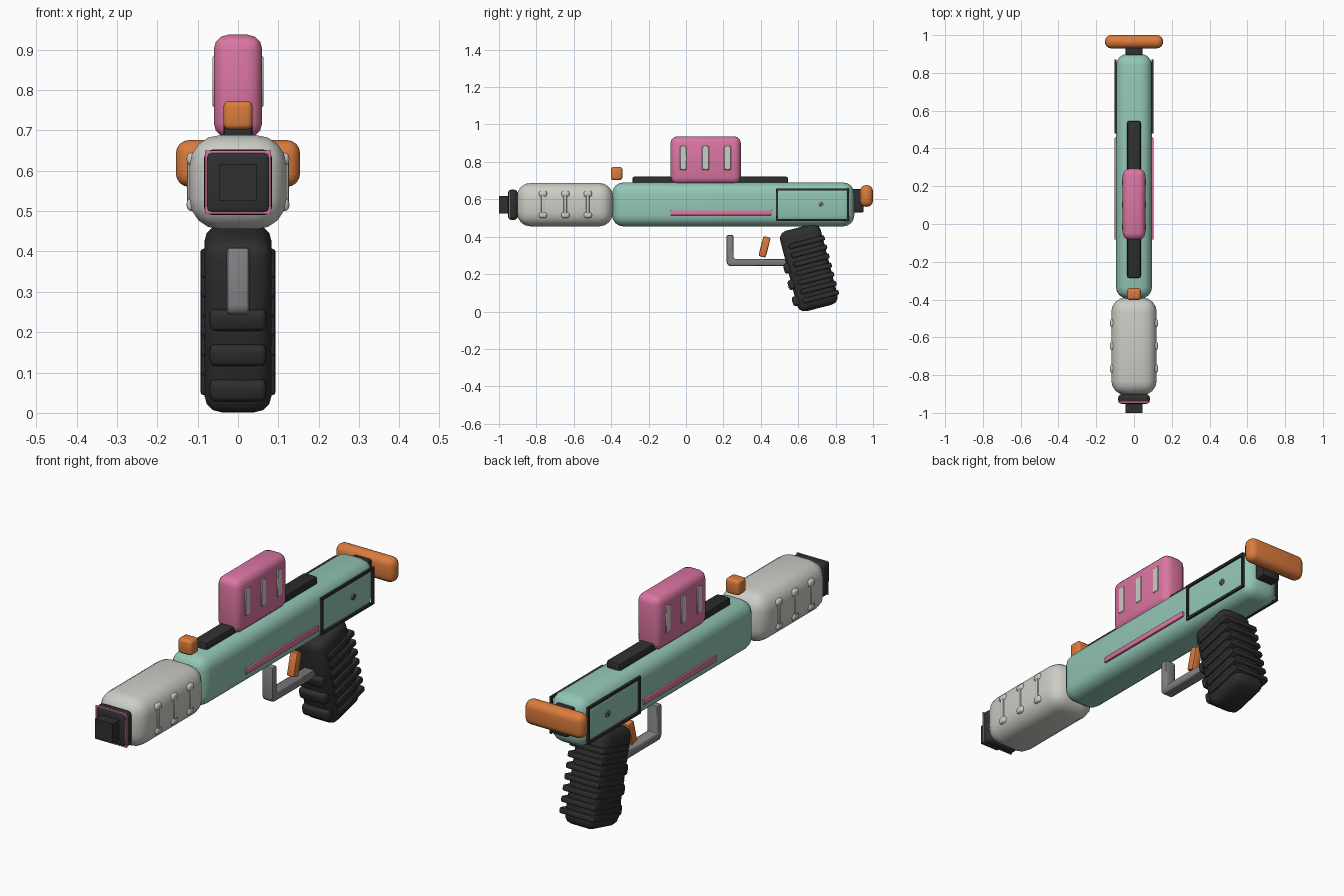
import bpy, bmesh, math
from mathutils import Matrix, Vector

default = bpy.data.objects.get("Cube")
if default:
    bpy.data.objects.remove(default, do_unlink=True)


def material(name, rgb):
    m = bpy.data.materials.new(name)
    m.use_nodes = True
    m.diffuse_color = (*rgb, 1)
    m.node_tree.nodes["Principled BSDF"].inputs["Base Color"].default_value = (*rgb, 1)
    return m


TEAL = material("teal", (0.29, 0.57, 0.46))
PINK = material("pink", (0.71, 0.18, 0.36))
PALE = material("pale grey", (0.61, 0.61, 0.57))
ORANGE = material("orange", (0.70, 0.20, 0.045))
DARK = material("charcoal", (0.028, 0.028, 0.028))
STEEL = material("steel grey", (0.22, 0.22, 0.23))


def finish(bm, name, mat, bevel=0, segments=3):
    bmesh.ops.recalc_face_normals(bm, faces=bm.faces)
    if bevel:
        bmesh.ops.bevel(bm, geom=bm.edges[:], offset=bevel, segments=segments,
                        profile=0.5, affect='EDGES', clamp_overlap=True)
    mesh = bpy.data.meshes.new(name)
    bm.to_mesh(mesh)
    bm.free()
    mesh.materials.append(mat)
    ob = bpy.data.objects.new(name, mesh)
    bpy.context.collection.objects.link(ob)
    bpy.ops.object.select_all(action='DESELECT')
    ob.select_set(True)
    bpy.context.view_layer.objects.active = ob
    bpy.ops.object.shade_smooth_by_angle(angle=math.radians(40))
    return ob


def box(name, mat, x, y, z, bevel=0, segments=3, place=None):
    """Rounded box from (low, high) ranges, optionally moved by a matrix."""
    bm = bmesh.new()
    size = [r[1] - r[0] for r in (x, y, z)]
    mid = [(r[0] + r[1]) / 2 for r in (x, y, z)]
    m = Matrix.Translation(mid) @ Matrix.Diagonal((*size, 1))
    bmesh.ops.create_cube(bm, size=1, matrix=m)
    ob = finish(bm, name, mat, bevel, segments)
    if place:
        ob.matrix_world = place
    return ob


def around(c, half):
    return (c - half, c + half)


def mid(half):
    return (-half, half)


def tilted(y, z, degrees):
    return Matrix.Translation((0, y, z)) @ Matrix.Rotation(math.radians(degrees), 4, 'X')


# Receiver and fore-end
box("body", TEAL, mid(0.095), (-0.395, 0.9), (0.455, 0.69), 0.06, 4)
box("barrel_shroud", PALE, mid(0.12), (-0.905, -0.39), (0.455, 0.688), 0.075, 4)

# Muzzle
box("muzzle_collar", DARK, mid(0.084), (-0.952, -0.9), (0.49, 0.652), 0.02)
box("muzzle_accent", PINK, mid(0.082), around(-0.944, 0.003), (0.493, 0.65))
box("muzzle_tip", DARK, mid(0.046), (-1.0, -0.93), (0.525, 0.617))

# Top rail, sight block and upper housing
box("top_rail", DARK, mid(0.036), (-0.285, 0.545), (0.675, 0.722), 0.01, 2)
box("front_sight", ORANGE, mid(0.036), (-0.402, -0.34), (0.702, 0.773), 0.014)
box("upper_housing", PINK, mid(0.06), (-0.083, 0.293), (0.682, 0.937), 0.036)

# Rear neck and cross handle
box("rear_neck", DARK, mid(0.046), (0.87, 0.95), (0.53, 0.655), 0.008, 2)
box("rear_handle", ORANGE, mid(0.154), (0.93, 1.0), (0.56, 0.676), 0.033, 4)

# Details on both flanks
for side, label in ((1, "left"), (-1, "right")):
    def flank(low, high):
        return tuple(sorted((side * low, side * high)))

    box(label + "_side_stripe", PINK, flank(0.085, 0.104), (-0.083, 0.457), (0.514, 0.541), 0.004, 2)

    # Rectangular panel outline
    x = flank(0.092, 0.102)
    for edge, z in (("lower", 0.49), ("upper", 0.653)):
        box(f"{label}_panel_{edge}_edge", DARK, x, (0.48, 0.872), around(z, 0.006))
    for edge, y in (("front", 0.486), ("rear", 0.866)):
        box(f"{label}_panel_{edge}_edge", DARK, x, around(y, 0.006), (0.49, 0.653))

    # Panel screw with a slot
    bm = bmesh.new()
    turn = Matrix.Translation((side * 0.096, 0.722, 0.573)) @ Matrix.Rotation(math.pi / 2, 4, 'Y')
    bmesh.ops.create_cone(bm, cap_ends=True, segments=16, radius1=0.015,
                          radius2=0.015, depth=0.01, matrix=turn)
    finish(bm, label + "_panel_screw", STEEL)
    slot = Matrix.Translation((0, 0.722, 0.573)) @ Matrix.Rotation(0.7, 4, 'X')
    box(label + "_screw_slot", DARK, flank(0.098, 0.102), mid(0.012), mid(0.003), place=slot)

    # Vertical clips on the shroud and vents on the upper housing
    for i in range(3):
        y = -0.765 + i * 0.12
        box(f"{label}_shroud_clip_{i}", PALE, flank(0.1, 0.126), around(y, 0.009), (0.515, 0.63), 0.006, 2)
        for end, z in (("lower", 0.516), ("upper", 0.629)):
            box(f"{label}_clip_{end}_end_{i}", PALE, flank(0.095, 0.127), around(y, 0.022),
                around(z, 0.016), 0.012)
        box(f"{label}_housing_vent_{i}", PALE, flank(0.055, 0.063), around(-0.014 + i * 0.118, 0.018),
            (0.758, 0.884), 0.003, 1)

# Pistol grip with wraparound ribs and front finger ridges
grip = tilted(0.657, 0.234, 14.5)
box("grip", DARK, mid(0.083), mid(0.112), mid(0.222), 0.042, 3, grip)
for i in range(7):
    z = -0.165 + i * 0.05
    box(f"grip_rib_{i}", DARK, mid(0.093), (-0.075, 0.122), around(z, 0.014), 0.008, 2, grip)
for i in range(3):
    z = -0.155 + i * 0.09
    box(f"finger_ridge_{i}", DARK, mid(0.07), (-0.131, -0.08), around(z, 0.027), 0.015, 3, grip)

# Trigger and L-shaped guard
box("trigger", ORANGE, mid(0.02), mid(0.02), mid(0.055), 0.008, 2, tilted(0.42, 0.346, -14.5))
bm = bmesh.new()
outline = [(0.217, 0.41), (0.217, 0.258), (0.23, 0.243), (0.56, 0.243),
           (0.56, 0.282), (0.254, 0.282), (0.254, 0.41)]
face = bm.faces.new([bm.verts.new((-0.028, y, z)) for y, z in outline])
out = bmesh.ops.extrude_face_region(bm, geom=[face])
bmesh.ops.translate(bm, vec=Vector((0.056, 0, 0)),
                    verts=[v for v in out["geom"] if isinstance(v, bmesh.types.BMVert)])
finish(bm, "trigger_guard", STEEL, 0.009, 2)
